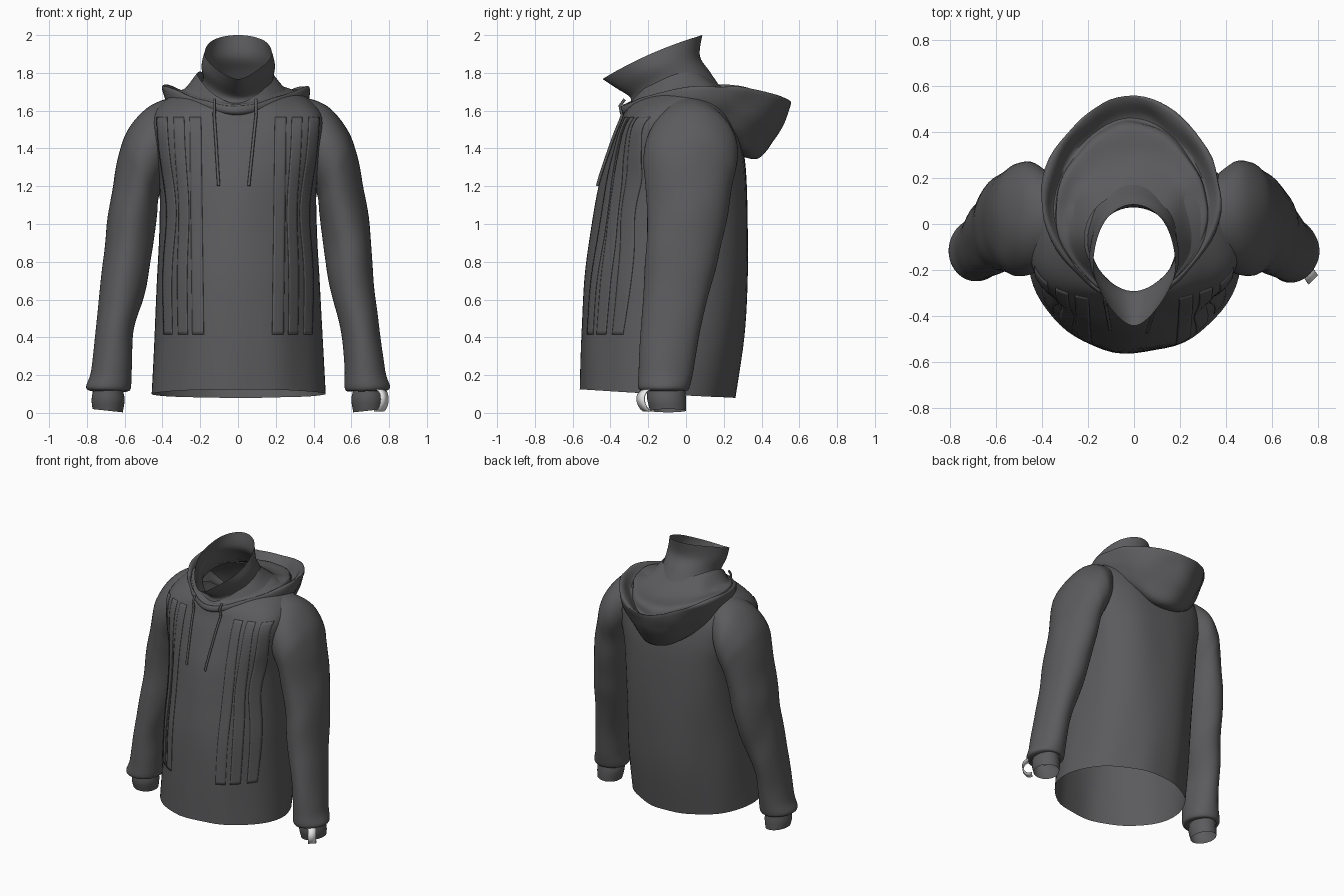
import bpy, bmesh, math
from mathutils import Vector, noise
from mathutils.bvhtree import BVHTree

if "Cube" in bpy.data.objects:
    bpy.data.objects.remove(bpy.data.objects["Cube"])


def material(name, rgb):
    m = bpy.data.materials.new(name)
    m.diffuse_color = (*rgb, 1)
    m.use_nodes = True
    m.node_tree.nodes["Principled BSDF"].inputs["Base Color"].default_value = m.diffuse_color
    return m


CLOTH = material("charcoal cloth", (0.105, 0.105, 0.11))
WHITE = material("white tape", (0.8, 0.8, 0.8))


def finish(name, bm, mat, angle=50):
    me = bpy.data.meshes.new(name)
    bm.to_mesh(me)
    bm.free()
    ob = bpy.data.objects.new(name, me)
    bpy.context.collection.objects.link(ob)
    me.materials.append(mat)
    bpy.ops.object.select_all(action='DESELECT')
    ob.select_set(True)
    bpy.context.view_layer.objects.active = ob
    bpy.ops.object.shade_smooth_by_angle(angle=math.radians(angle))
    return ob


def spline(rows, sub):
    """Smooth interpolation through rows of ring parameters."""
    out = []
    for k in range(len(rows) - 1):
        p0, p1, p2 = rows[max(k - 1, 0)], rows[k], rows[k + 1]
        p3 = rows[min(k + 2, len(rows) - 1)]
        for j in range(sub):
            t = j / sub
            out.append([0.5 * (2 * b + (c - a) * t + (2 * a - 5 * b + 4 * c - d) * t * t
                               + (3 * b - a - 3 * c + d) * t ** 3)
                        for a, b, c, d in zip(p0, p1, p2, p3)])
    out.append(list(rows[-1]))
    return out


def loft(name, rows, ring, sub=5, n=64, fold=0.0, scale=(5, 5, 2)):
    """Open tube through rings, with gentle cloth folds."""
    bm = bmesh.new()
    rings = [[bm.verts.new(ring(p, 2 * math.pi * i / n)) for i in range(n)]
             for p in spline(rows, sub)]
    for a, b in zip(rings, rings[1:]):
        for i in range(n):
            j = (i + 1) % n
            bm.faces.new((a[i], a[j], b[j], b[i]))
    bmesh.ops.recalc_face_normals(bm, faces=bm.faces)
    bm.normal_update()
    if fold:
        moves = [(v, v.normal * fold * noise.noise(Vector(
            [c * s for c, s in zip(v.co, scale)]))) for v in bm.verts]
        for v, d in moves:
            v.co += d
    return finish(name, bm, CLOTH)


def torso_ring(p, t):
    """p: half width, front y, back y, z at front, side, back, front and back fullness"""
    w, yf, yb, zf, zs, zb, ff, fb = p
    c, s = math.cos(t), math.sin(t)
    return (w * s * (1 + (ff if c > 0 else fb) * c * c),
            (yf + yb) / 2 + (yf - yb) / 2 * c,
            zs + (zf - zb) / 2 * c + ((zf + zb) / 2 - zs) * c * c)


def arm_ring(side):
    """p: outer x, outer z, inner x, inner z, front y, back y"""
    def ring(p, t):
        xo, zo, xi, zi, yf, yb = p
        c, s = math.cos(t), math.sin(t)
        return (side * ((xo + xi) / 2 + (xo - xi) / 2 * c),
                (yf + yb) / 2 + (yb - yf) / 2 * s,
                (zo + zi) / 2 + (zo - zi) / 2 * c)
    return ring


# Body from hem to neck
body = loft("body", [
    (.46, -.56, .26, .125, .1, .08, 0, 0),
    (.447, -.555, .305, .4, .4, .4, 0, .1),
    (.433, -.54, .325, .7, .7, .7, 0, .2),
    (.42, -.505, .33, .95, .95, .95, 0, .35),
    (.42, -.46, .325, 1.2, 1.2, 1.2, .1, .45),
    (.45, -.41, .31, 1.36, 1.38, 1.36, .25, .45),
    (.458, -.372, .28, 1.47, 1.55, 1.49, .35, .45),
    (.405, -.345, .24, 1.54, 1.64, 1.6, .35, .4),
    (.3, -.325, .2, 1.6, 1.7, 1.69, .2, .2),
    (.2, -.295, .15, 1.635, 1.73, 1.74, -.1, 0),
], torso_ring, fold=.01, scale=(6, 4, 1.2))

# High collar, leaning forward with a pointed front
loft("collar", [
    (.21, -.3, .17, 1.63, 1.7, 1.74, -.1, 0),
    (.187, -.295, .125, 1.67, 1.77, 1.81, -.15, 0),
    (.195, -.365, .075, 1.72, 1.84, 1.89, -.3, 0),
    (.178, -.44, .088, 1.77, 1.905, 2.0, -.4, 0),
], torso_ring, fold=.006)

# Hood lying on the back: inside, inner fold, rim and hanging outside
hood = loft("hood", [
    (.2, -.3, .14, 1.64, 1.79, 1.765, -.1, 0),
    (.27, -.315, .28, 1.635, 1.715, 1.67, -.2, -.05),
    (.325, -.33, .42, 1.63, 1.71, 1.645, -.25, -.15),
    (.335, -.335, .46, 1.615, 1.69, 1.585, -.25, -.18),
    (.37, -.34, .53, 1.62, 1.73, 1.64, -.28, -.2),
    (.392, -.345, .56, 1.61, 1.725, 1.64, -.28, -.2),
    (.385, -.345, .515, 1.595, 1.67, 1.53, -.28, -.15),
    (.365, -.335, .46, 1.585, 1.63, 1.44, -.25, -.1),
    (.33, -.32, .38, 1.58, 1.6, 1.345, -.2, -.05),
    (.26, -.3, .28, 1.58, 1.6, 1.36, -.2, 0),
], torso_ring, fold=.014, scale=(7, 7, 7))
hood.location.x = -.012

# Sleeves and cuffs
surfaces = [body]
for side, word in ((1, "right"), (-1, "left")):
    surfaces.append(loft("sleeve_" + word, [
        (.36, 1.665, .38, 1.24, -.18, .22),
        (.485, 1.615, .405, 1.19, -.215, .268),
        (.585, 1.5, .425, 1.13, -.225, .268),
        (.63, 1.37, .43, 1.07, -.22, .25),
        (.667, 1.18, .44, .97, -.207, .225),
        (.695, 1.0, .45, .86, -.207, .2),
        (.715, .8, .472, .74, -.215, .165),
        (.733, .6, .505, .6, -.225, .115),
        (.757, .4, .55, .42, -.24, .065),
        (.777, .22, .56, .24, -.247, .04),
        (.803, .135, .565, .125, -.25, .02),
        (.77, .115, .605, .115, -.21, 0),
    ], arm_ring(side), n=48, fold=.01, scale=(6, 6, 4)))
    loft("cuff_" + word, [
        (.765, .13, .61, .12, -.205, -.005),
        (.775, .07, .6, .07, -.205, 0),
        (.77, .02, .61, .003, -.19, 0),
    ], arm_ring(side), n=40)

# Surface lookup from the front, for the parts laid on the cloth
trees = []
for ob in surfaces:
    bm = bmesh.new()
    bm.from_mesh(ob.data)
    trees.append(BVHTree.FromBMesh(bm))
    bm.free()


def on_front(x, z, lift):
    hits = []
    while not hits:
        rays = [t.ray_cast(Vector((x, -2, z)), Vector((0, 1, 0))) for t in trees]
        hits = [h[:2] for h in rays if h[0] is not None]
        x *= .985
    co, nor = min(hits, key=lambda h: h[0].y)
    return co + (-nor if nor.y > 0 else nor) * lift


# Long taped strips on the chest, as (top x range, bottom x range)
STRIPS = (((.195, .255), (.18, .24)), ((.285, .34), (.265, .315)), ((.375, .43), (.345, .39)))
for side, word in ((1, "right"), (-1, "left")):
    for k, ((t0, t1), (b0, b1)) in enumerate(STRIPS):
        bm = bmesh.new()
        rows = []
        for i in range(61):
            f = i / 60
            z = .415 + 1.15 * f
            pinch = .018 * k * math.exp(-((z - 1.08) / .25) ** 2)
            a, b = b0 + (t0 - b0) * f - pinch, b1 + (t1 - b1) * f - pinch
            rows.append([bm.verts.new(on_front(side * (a + (b - a) * j / 6), z, .004))
                         for j in range(7)])
        for r, q in zip(rows, rows[1:]):
            for j in range(6):
                face = (r[j], r[j + 1], q[j + 1], q[j])
                bm.faces.new(face if side > 0 else face[::-1])
        strip = finish(f"chest_strip_{word}_{k + 1}", bm, CLOTH, 40)
        mod = strip.modifiers.new("thickness", 'SOLIDIFY')
        mod.thickness = .003


def cord(name, pts, radius):
    cu = bpy.data.curves.new(name, 'CURVE')
    cu.dimensions = '3D'
    cu.bevel_depth = radius
    cu.bevel_resolution = 2
    cu.use_fill_caps = True
    sp = cu.splines.new('POLY')
    sp.points.add(len(pts) - 1)
    for p, co in zip(sp.points, pts):
        p.co = (*co, 1)
    ob = bpy.data.objects.new(name, cu)
    bpy.context.collection.objects.link(ob)
    cu.materials.append(CLOTH)


# Drawstrings hanging from the hood
for word, x0, x1 in (("right", .095, .055), ("left", -.125, -.1)):
    pts = [(x0, -.325, 1.66), (x0, -.35, 1.625)]
    for i in range(12):
        f = i / 11
        pts.append(on_front(x0 + (x1 - x0) * f, 1.57 - .37 * f, .01))
    cord("drawstring_" + word, pts, .008)

# White thumb loop on one cuff
bm = bmesh.new()
loop = [(.745, -.2, .125), (.765, -.225, .11), (.773, -.238, .08),
        (.77, -.232, .045), (.755, -.21, .015), (.74, -.185, .015)]
across = Vector((.02, .02, 0))
pairs = [(bm.verts.new(Vector(p) - across), bm.verts.new(Vector(p) + across))
         for p in spline(loop, 4)]
for (a, b), (c, d) in zip(pairs, pairs[1:]):
    bm.faces.new((a, b, d, c))
tape = finish("thumb_loop", bm, WHITE)
mod = tape.modifiers.new("thickness", 'SOLIDIFY')
mod.thickness = .006
